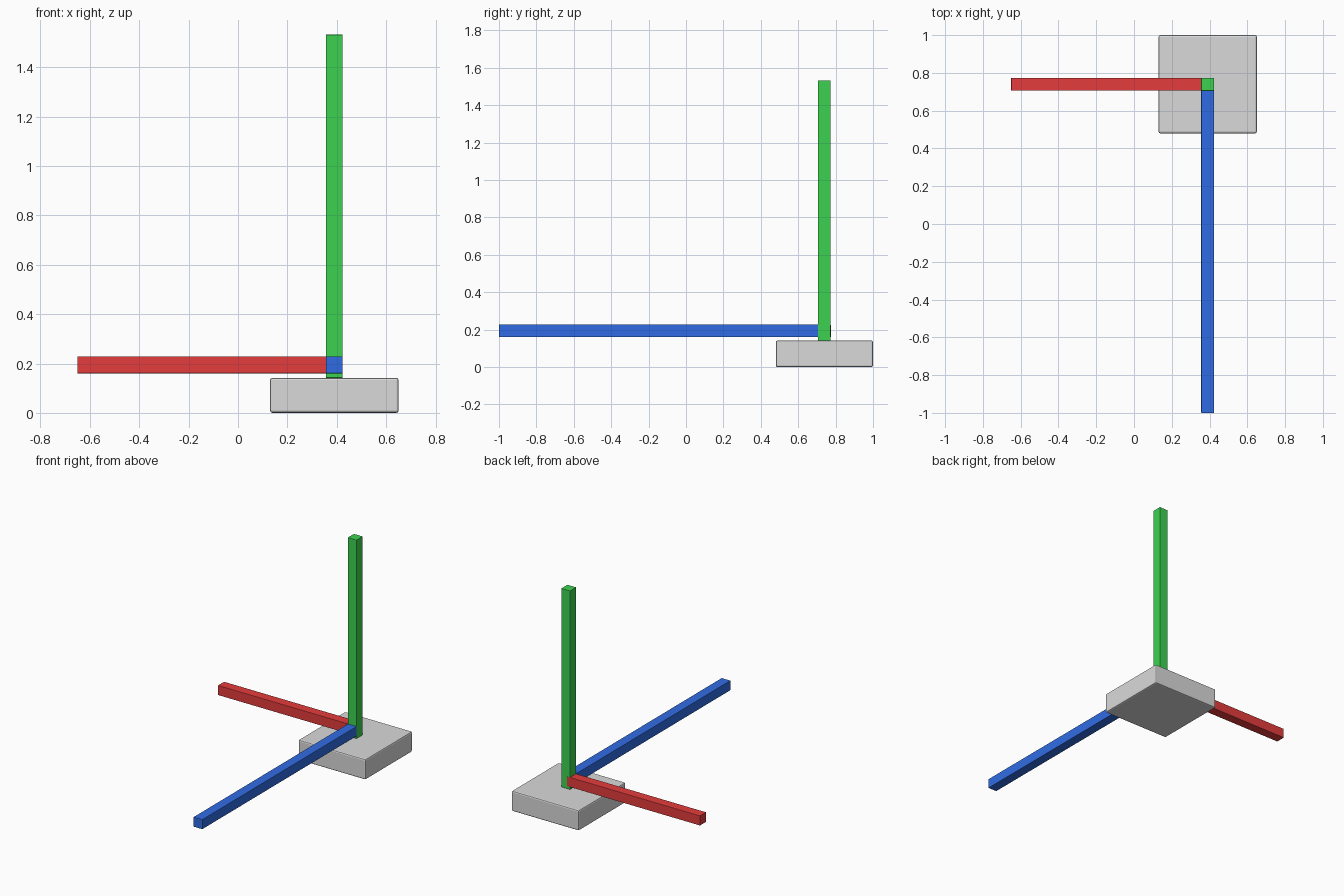
import bpy

if "Cube" in bpy.data.objects:
    bpy.data.objects.remove(bpy.data.objects["Cube"])


def material(name, rgb):
    m = bpy.data.materials.new(name)
    m.diffuse_color = (*rgb, 1.0)
    m.use_nodes = True
    m.node_tree.nodes["Principled BSDF"].inputs["Base Color"].default_value = m.diffuse_color
    return m


def box(name, lo, hi, mat, bevel):
    """Axis-aligned box between two corners with softened edges."""
    centre = [(a + b) / 2 for a, b in zip(lo, hi)]
    bpy.ops.mesh.primitive_cube_add(size=1, location=centre)
    ob = bpy.context.object
    ob.name = name
    ob.scale = [b - a for a, b in zip(lo, hi)]
    bpy.ops.object.transform_apply(location=False, rotation=False, scale=True)
    ob.data.materials.append(mat)
    mod = ob.modifiers.new("soft_edges", 'BEVEL')
    mod.width = bevel
    mod.segments = 2
    return ob


red = material("red", (0.78, 0.045, 0.045))
green = material("green", (0.045, 0.65, 0.08))
blue = material("blue", (0.03, 0.15, 0.77))
grey = material("grey", (0.70, 0.70, 0.70))

# Shared square section of the three bars, around the corner post
X0, X1 = 0.356, 0.424
Y0, Y1 = 0.705, 0.773
Z0, Z1 = 0.160, 0.228

# Base block
box("base_block", (0.13, 0.48, 0.0), (0.65, 1.0, 0.142), grey, 0.009)
# Three bars meeting at the corner; the side bar is let into the post
box("upright_bar", (X0, Y0, 0.142), (X1, Y1, 1.532), green, 0.002)
box("side_bar", (-0.65, Y0 + 0.001, Z0), (X0 + 0.025, Y1 + 0.001, Z1), red, 0.002)
box("front_bar", (X0, -1.0, Z0), (X1, Y0 + 0.004, Z1), blue, 0.002)
